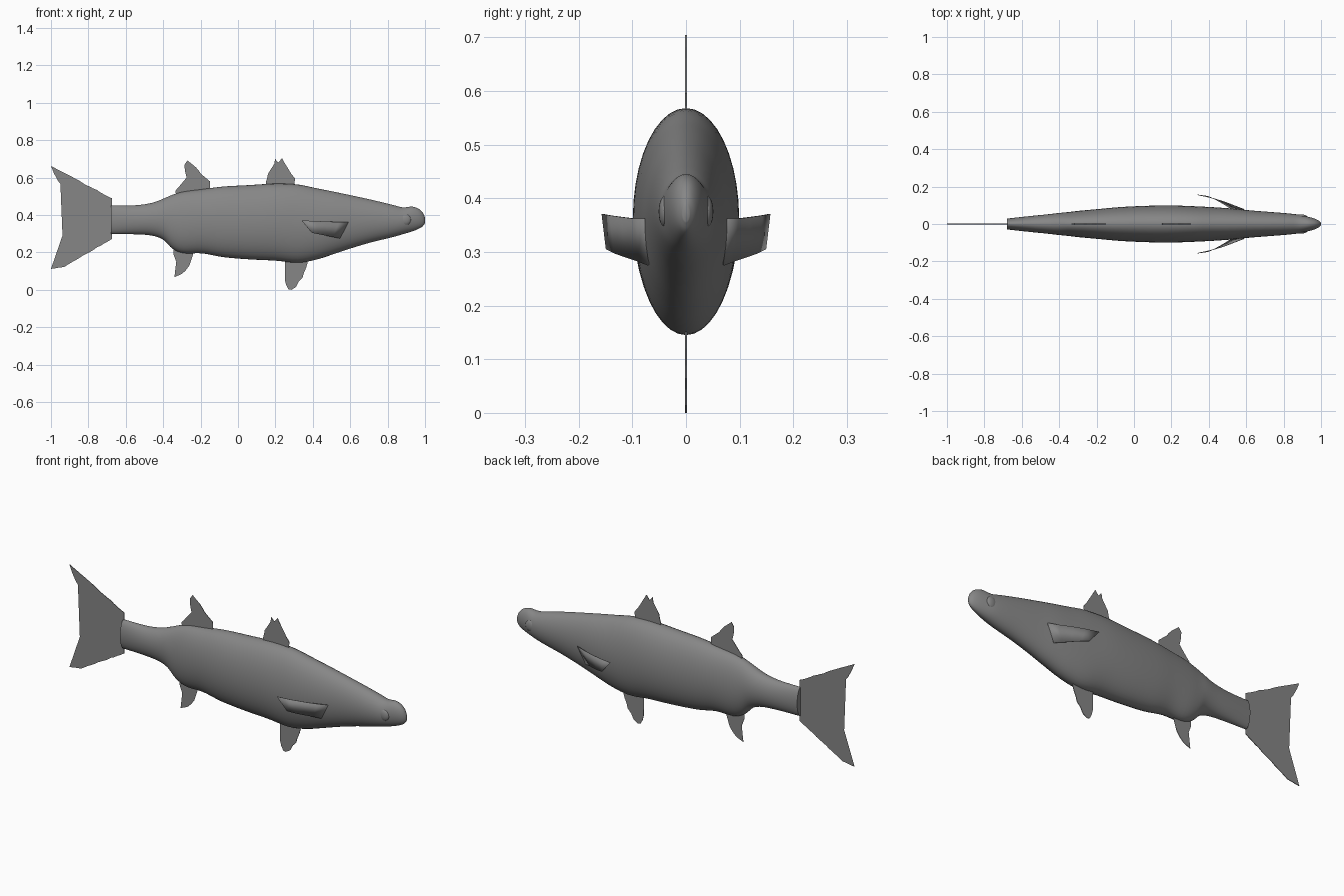
import bpy, bmesh, math, random
from mathutils import Vector

if "Cube" in bpy.data.objects:
    bpy.data.objects.remove(bpy.data.objects["Cube"])

random.seed(4)
mat = bpy.data.materials.new("dark grey")
mat.diffuse_color = (0.24, 0.24, 0.24, 1)
mat.use_nodes = True
mat.node_tree.nodes["Principled BSDF"].inputs["Base Color"].default_value = mat.diffuse_color


def add_object(name, bm, smooth=False):
    bmesh.ops.recalc_face_normals(bm, faces=bm.faces)
    me = bpy.data.meshes.new(name)
    bm.to_mesh(me)
    bm.free()
    me.materials.append(mat)
    ob = bpy.data.objects.new(name, me)
    bpy.context.collection.objects.link(ob)
    if smooth:
        bpy.ops.object.select_all(action='DESELECT')
        ob.select_set(True)
        bpy.context.view_layer.objects.active = ob
        bpy.ops.object.shade_smooth_by_angle(angle=math.radians(50))
    return ob


def spline(a, b, c, d, t):
    return 0.5 * (2*b + (c - a)*t + (2*a - 5*b + 4*c - d)*t*t + (3*b - a - 3*c + d)*t**3)


# Body: elliptical sections lofted along x (x, top z, bottom z, half width)
stations = [Vector(s) for s in [
    (-.68, .452, .298, .029), (-.55, .452, .297, .043), (-.46, .465, .290, .052),
    (-.40, .487, .268, .059), (-.35, .508, .220, .064), (-.29, .525, .196, .071),
    (-.19, .538, .195, .080), (-.08, .552, .175, .090), (.06, .560, .163, .097),
    (.20, .568, .156, .099), (.32, .563, .145, .095), (.42, .543, .162, .090),
    (.52, .523, .194, .083), (.62, .502, .227, .073), (.72, .480, .256, .065),
    (.82, .456, .280, .057), (.88, .441, .297, .050), (.93, .445, .312, .039),
    (.965, .434, .326, .029), (.988, .412, .340, .018), (1.0, .385, .357, .006)]]
N, STEPS = 40, 4
rows = []
for i in range(len(stations) - 1):
    a, b = stations[max(i-1, 0)], stations[i]
    c, d = stations[i+1], stations[min(i+2, len(stations)-1)]
    rows += [spline(a, b, c, d, k/STEPS) for k in range(STEPS)]
rows.append(stations[-1])
bm = bmesh.new()
rings = []
for x, top, bot, w in rows:
    rings.append([bm.verts.new((min(x, 1), w*math.cos(2*math.pi*k/N),
                                (top+bot)/2 + (top-bot)/2*math.sin(2*math.pi*k/N)))
                  for k in range(N)])
for r, s in zip(rings, rings[1:]):
    for k in range(N):
        bm.faces.new((r[k], r[(k+1) % N], s[(k+1) % N], s[k]))
bm.faces.new(rings[0])
bm.faces.new(rings[-1])
add_object("body", bm, True)


# Upright fins: thin plates with ragged outlines
def fin(name, pts, ragged=0.005, step=0.022, thick=0.003):
    outline = []
    for i, p in enumerate(pts):
        p, q = Vector(p), Vector(pts[(i+1) % len(pts)])
        outline.append(p)
        n = int((q - p).length / step) if i < len(pts) - 1 else 0
        for k in range(1, n):
            outline.append(p.lerp(q, k/n) + Vector((random.uniform(-1, 1),
                                                   random.uniform(-1, 1))) * ragged)
    bm = bmesh.new()
    face = bm.faces.new([bm.verts.new((x, -thick/2, z)) for x, z in outline])
    bmesh.ops.triangulate(bm, faces=[face])
    ext = bmesh.ops.extrude_face_region(bm, geom=bm.faces[:])
    for v in ext["geom"]:
        if isinstance(v, bmesh.types.BMVert):
            v.co.y += thick
    add_object(name, bm)


fin("tail_fin", [(-.675, .49), (-.98, .651), (-1, .662), (-.985, .625), (-.85, .385),
                 (-.97, .165), (-1, .112), (-.93, .122), (-.675, .272)], 0.002)
fin("rear_dorsal_fin", [(-.33, .50), (-.335, .53), (-.30, .57), (-.275, .60), (-.285, .67),
                        (-.27, .692), (-.225, .655), (-.18, .605), (-.15, .58), (-.15, .53)])
fin("front_dorsal_fin", [(.15, .55), (.155, .595), (.16, .62), (.185, .65), (.198, .70),
                         (.216, .68), (.235, .704), (.25, .66), (.285, .62), (.305, .595),
                         (.30, .55)])
fin("pelvic_fin", [(.25, .175), (.262, .11), (.25, .055), (.27, .003), (.285, 0), (.31, .015),
                   (.345, .065), (.365, .12), (.37, .165)])
fin("anal_fin", [(-.345, .235), (-.345, .19), (-.33, .15), (-.34, .068), (-.30, .085),
                 (-.26, .13), (-.24, .19), (-.235, .215)])

# Pectoral fins: curved blades flaring out towards the tail
blade = [(.59, .078, .362, .275), (.54, .097, .362, .275), (.48, .120, .365, .285),
         (.41, .141, .368, .300), (.34, .156, .371, .352)]
for side, name in ((-1, "right_pectoral_fin"), (1, "left_pectoral_fin")):
    bm = bmesh.new()
    cols = []
    for i, (x, y, top, bot) in enumerate(blade):
        lower_x = .545 - .0375*i
        cols.append((bm.verts.new((x, side*y, top)),
                     bm.verts.new((lower_x, side*(y - .008), .275 + .0075*i))))
    for a, b in zip(cols, cols[1:]):
        bm.faces.new((a[0], a[1], b[1], b[0]))
    ob = add_object(name, bm, True)
    mod = ob.modifiers.new("thickness", 'SOLIDIFY')
    mod.thickness = 0.003
    mod.offset = 0

# Eyes: shallow domes on the head
for side, name in ((-1, "right_eye"), (1, "left_eye")):
    bm = bmesh.new()
    bmesh.ops.create_uvsphere(bm, u_segments=20, v_segments=12, radius=1)
    for v in bm.verts:
        v.co = Vector((.895 + v.co.x*.03, side*.038 + v.co.y*.013, .375 + v.co.z*.03))
    add_object(name, bm, True)
